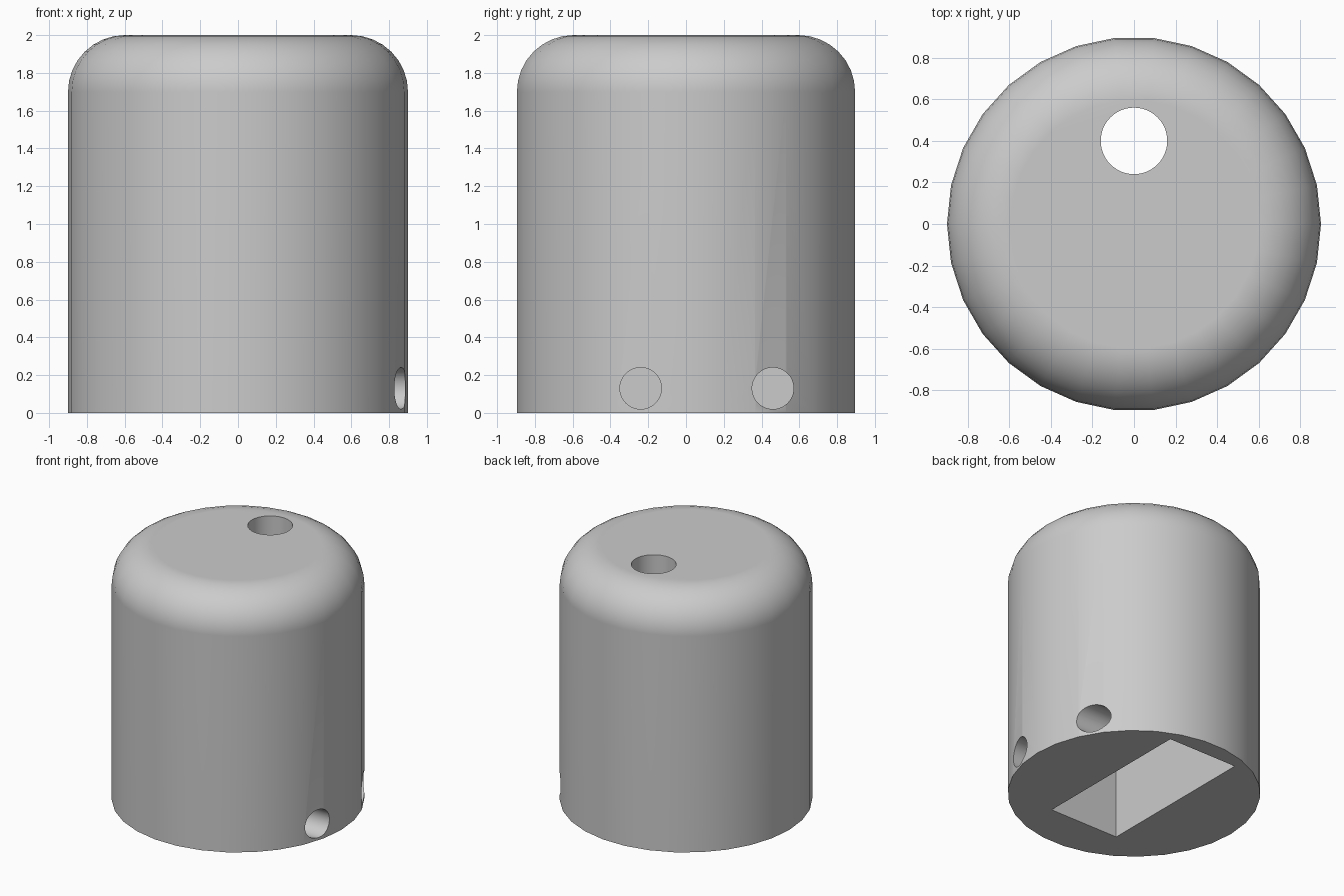
import bpy, bmesh, math
from mathutils import Matrix, Vector

if "Cube" in bpy.data.objects:
    bpy.data.objects.remove(bpy.data.objects["Cube"], do_unlink=True)

RADIUS, HEIGHT, FILLET = 0.9, 2.0, 0.3
SLOT_DEPTH = 1.0

grey = bpy.data.materials.new("light grey")
grey.use_nodes = True
colour = (0.6, 0.6, 0.6, 1)
grey.diffuse_color = colour
grey.node_tree.nodes["Principled BSDF"].inputs["Base Color"].default_value = colour


def finish(name, bm):
    mesh = bpy.data.meshes.new(name)
    bm.to_mesh(mesh)
    bm.free()
    mesh.materials.append(grey)
    obj = bpy.data.objects.new(name, mesh)
    bpy.context.collection.objects.link(obj)
    return obj


def cylinder(bm, radius, start, end, sides):
    """Closed cylinder between two points."""
    start, end = Vector(start), Vector(end)
    axis = end - start
    turn = axis.to_track_quat("Z", "Y").to_matrix().to_4x4()
    matrix = Matrix.Translation((start + end) / 2) @ turn @ Matrix.Rotation(math.pi / 2, 4, "Z")
    bmesh.ops.create_cone(bm, cap_ends=True, segments=sides, radius1=radius,
                          radius2=radius, depth=axis.length, matrix=matrix)


def drill(name, radius, start, end):
    bm = bmesh.new()
    cylinder(bm, radius, start, end, 48)
    return finish(name, bm)


# Cylindrical body with a rounded top rim
bm = bmesh.new()
cylinder(bm, RADIUS, (0, 0, 0), (0, 0, HEIGHT), 30)
rim = [e for e in bm.edges if all(v.co.z > HEIGHT - 0.01 for v in e.verts)]
bmesh.ops.bevel(bm, geom=rim, offset=FILLET, segments=8, profile=0.5, affect="EDGES")
body = finish("body", bm)

# Rectangular pocket open at the bottom
bm = bmesh.new()
bmesh.ops.create_cube(bm, size=1, matrix=Matrix.Translation((0, 0.1025, SLOT_DEPTH / 2 - 0.1))
                      @ Matrix.Diagonal((0.6, 1.315, SLOT_DEPTH + 0.2, 1)))
cutters = [finish("slot_cutter", bm)]

# Cable hole through the top, two screw holes through one side wall
cutters.append(drill("cable_hole_cutter", 0.16, (0, 0.4, SLOT_DEPTH - 0.2), (0, 0.4, HEIGHT + 0.2)))
for y in (-0.24, 0.46):
    cutters.append(drill("screw_hole_cutter", 0.11, (0, y, 0.13), (1.2, y, 0.13)))

bpy.ops.object.select_all(action="DESELECT")
bpy.context.view_layer.objects.active = body
body.select_set(True)
for cutter in cutters:
    cut = body.modifiers.new("cut", "BOOLEAN")
    cut.operation = "DIFFERENCE"
    cut.solver = "EXACT"
    cut.object = cutter
    bpy.ops.object.modifier_apply(modifier=cut.name)
    bpy.data.objects.remove(cutter, do_unlink=True)

# Smooth shading that keeps the hole and base edges crisp
bpy.ops.object.shade_smooth_by_angle(angle=math.radians(30))
normals = body.modifiers.new("even_normals", "WEIGHTED_NORMAL")
normals.keep_sharp = True
